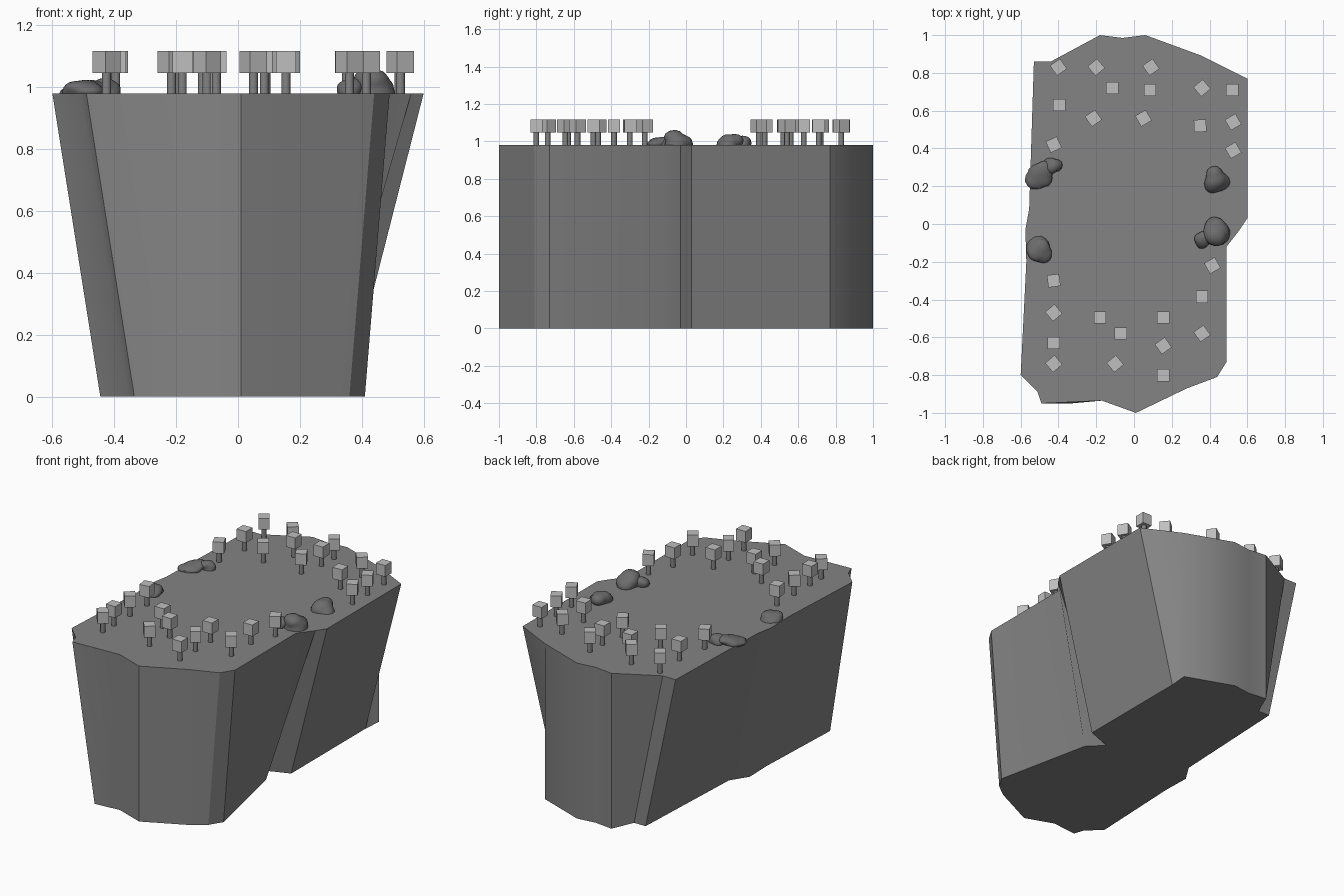
import bpy, bmesh, math, random
from mathutils import Vector

cube = bpy.data.objects.get("Cube")
if cube:
    bpy.data.objects.remove(cube)
random.seed(4)
GROUND = 0.98


def material(name, level):
    m = bpy.data.materials.new(name)
    m.use_nodes = True
    colour = (level, level, level, 1)
    m.diffuse_color = colour
    m.node_tree.nodes["Principled BSDF"].inputs["Base Color"].default_value = colour
    return m


stone = material("cliff grey", 0.23)
leaf = material("foliage light grey", 0.52)
bark = material("trunk grey", 0.23)
boulder = material("boulder dark grey", 0.15)


def finish(bm, name, mat, smooth=None):
    bmesh.ops.recalc_face_normals(bm, faces=bm.faces)
    mesh = bpy.data.meshes.new(name)
    bm.to_mesh(mesh)
    bm.free()
    mesh.materials.append(mat)
    obj = bpy.data.objects.new(name, mesh)
    bpy.context.collection.objects.link(obj)
    if smooth:
        bpy.ops.object.select_all(action="DESELECT")
        obj.select_set(True)
        bpy.context.view_layer.objects.active = obj
        bpy.ops.object.shade_smooth_by_angle(angle=math.radians(smooth))
    return obj


# Cliff block: outline points as (x at top, y, inward shift of x at the base)
outline = [
    (-0.60, -0.80, 0.155), (-0.51, -0.89, 0.155), (-0.49, -0.95, 0.155),
    (-0.17, -0.935, 0), (0.01, -1.0, 0), (0.28, -0.87, 0),
    (0.44, -0.81, -0.08), (0.49, -0.73, -0.08), (0.49, -0.12, -0.21),
    (0.56, -0.03, -0.37), (0.60, 0.03, -0.25), (0.60, 0.77, -0.25),
    (0.36, 0.89, 0), (0.06, 1.0, 0), (-0.06, 0.985, 0), (-0.18, 1.0, 0),
    (-0.44, 0.86, 0.2), (-0.53, 0.86, 0.21), (-0.555, 0.08, 0.2),
    (-0.575, -0.03, 0.15), (-0.57, -0.20, 0.15),
]
bm = bmesh.new()
top = [bm.verts.new((x, y, GROUND)) for x, y, s in outline]
base = [bm.verts.new((x + s, y, 0)) for x, y, s in outline]
bm.faces.new(top)
bm.faces.new(base[::-1])
for i in range(len(outline)):
    j = (i + 1) % len(outline)
    bm.faces.new((base[i], base[j], top[j], top[i]))
finish(bm, "cliff", stone, 30)


# Trees: round trunk with a cube crown
def tree(i, x, y, turn):
    bm = bmesh.new()
    bmesh.ops.create_cone(bm, cap_ends=True, segments=10, radius1=0.015,
                          radius2=0.015, depth=0.08)
    bmesh.ops.translate(bm, verts=bm.verts, vec=(0, 0, 0.035))
    trunk = finish(bm, f"tree_trunk_{i}", bark, 40)
    bm = bmesh.new()
    bmesh.ops.create_cube(bm, size=0.065)
    bmesh.ops.scale(bm, verts=bm.verts, vec=(1, 1, 1.1))
    bmesh.ops.translate(bm, verts=bm.verts, vec=(0, 0, 0.102))
    crown = finish(bm, f"tree_crown_{i}", leaf)
    for part in (trunk, crown):
        part.location = (x, y, GROUND)
        part.rotation_euler.z = math.radians(turn)


trees = [
    (-0.40, 0.83, 35), (-0.20, 0.83, 40), (0.09, 0.83, 35), (-0.115, 0.72, 0),
    (0.085, 0.71, 0), (-0.395, 0.63, 0), (-0.215, 0.56, 35), (0.05, 0.56, 30),
    (0.36, 0.72, 40), (0.52, 0.71, 0), (0.35, 0.52, 3), (0.525, 0.54, 30),
    (0.525, 0.39, 30), (-0.425, 0.42, 25), (-0.425, -0.30, 8),
    (-0.425, -0.47, 40), (-0.425, -0.63, 0), (-0.425, -0.74, 40),
    (-0.18, -0.495, 0), (-0.07, -0.58, 0), (-0.10, -0.74, 40),
    (0.155, -0.495, 0), (0.155, -0.645, 35), (0.155, -0.80, 0),
    (0.36, -0.385, 0), (0.36, -0.58, 35), (0.415, -0.22, 30),
]
for i, spec in enumerate(trees, 1):
    tree(i, *spec)


# Boulders: lumpy flattened spheres
def rock(i, x, y, r, low, high):
    bm = bmesh.new()
    bmesh.ops.create_icosphere(bm, subdivisions=3, radius=1)
    lumps = [Vector([random.uniform(-1, 1) for _ in range(3)]).normalized() for _ in range(9)]
    for v in bm.verts:
        n = v.co.normalized()
        bump = sum(max(0, n.dot(d) - 0.6) for d in lumps)
        v.co = n * (0.86 + 0.5 * bump)
    bmesh.ops.scale(bm, verts=bm.verts, vec=(r, r, (high - low) / 2))
    obj = finish(bm, f"boulder_{i}", boulder, 40)
    obj.location = (x, y, (low + high) / 2)


rocks = [
    (-0.50, 0.265, 0.065, 0.96, 1.02), (-0.435, 0.31, 0.045, 0.965, 1.03),
    (-0.50, -0.14, 0.065, 0.96, 1.025), (0.435, 0.235, 0.062, 0.94, 1.045),
    (0.44, -0.045, 0.075, 0.94, 1.05), (0.36, -0.09, 0.042, 0.95, 1.025),
]
for i, spec in enumerate(rocks, 1):
    rock(i, *spec)
